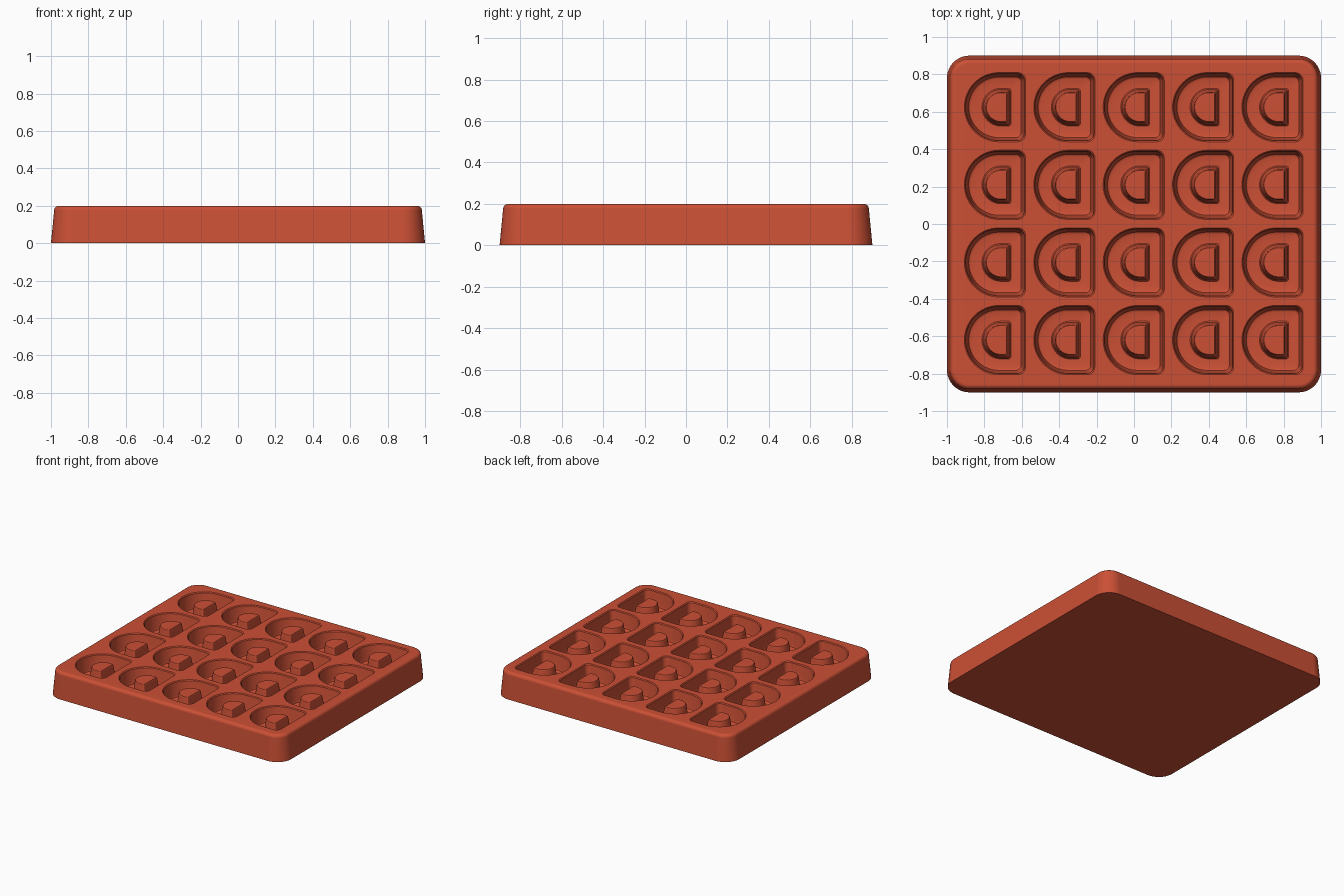
import bpy, bmesh, math

cube = bpy.data.objects.get("Cube")
if cube:
    bpy.data.objects.remove(cube, do_unlink=True)

HEIGHT = 0.2
COLS, ROWS = 5, 4
PITCH_X, PITCH_Y = 0.371, 0.415

# Material
mat = bpy.data.materials.new("terracotta_red")
mat.use_nodes = True
colour = (0.6, 0.08, 0.036, 1)
mat.diffuse_color = colour
mat.node_tree.nodes["Principled BSDF"].inputs["Base Color"].default_value = colour


def arc(cx, cy, r, start, end, steps):
    return [(cx + r * math.cos(math.radians(start + (end - start) * i / steps)),
             cy + r * math.sin(math.radians(start + (end - start) * i / steps)))
            for i in range(steps + 1)]


def rounded_rect(hx, hy, r):
    pts = []
    for k, (sx, sy) in enumerate([(1, 1), (-1, 1), (-1, -1), (1, -1)]):
        pts += arc(sx * (hx - r), sy * (hy - r), r, 90 * k, 90 * k + 90, 12)
    return pts


def d_shape(radius, flat, corner):
    # Half circle on the left, straight edge with rounded corners on the right
    return (arc(flat - corner, radius - corner, corner, 0, 90, 5)
            + arc(0, 0, radius, 90, 270, 28)
            + arc(flat - corner, corner - radius, corner, 270, 360, 5))


bm = bmesh.new()


def ring(points, z, ox=0, oy=0):
    return [bm.verts.new((x + ox, y + oy, z)) for x, y in points]


def loft(rings):
    for a, b in zip(rings, rings[1:]):
        for i in range(len(a)):
            j = (i + 1) % len(a)
            bm.faces.new((a[i], a[j], b[j], b[i]))


# Tapered body with a rounded top edge
FILLET = 0.025
sections = [(0, 0), (0.017, HEIGHT - FILLET)]
for k in range(1, 7):
    t = math.radians(15 * k)
    sections.append((0.017 + FILLET * (1 - math.cos(t)),
                     HEIGHT - FILLET + FILLET * math.sin(t)))
body = [ring(rounded_rect(1 - o, 0.9 - o, 0.12 - o), z) for o, z in sections]
loft(body)
bm.faces.new(body[0])
top_loops = [body[-1]]

# Pockets: wall down to the floor, then up the central post
FLOOR = 0.08
wall = [(0, HEIGHT), (0.006, HEIGHT - 0.006), (0.018, FLOOR + 0.02),
        (0.023, FLOOR + 0.008), (0.036, FLOOR)]
post = [(-0.006, FLOOR), (0.0, FLOOR + 0.006), (0.014, HEIGHT - 0.018),
        (0.018, HEIGHT - 0.012), (0.024, HEIGHT - 0.01)]
for c in range(COLS):
    for r in range(ROWS):
        ox = (c - (COLS - 1) / 2) * PITCH_X + 0.02
        oy = (r - (ROWS - 1) / 2) * PITCH_Y + 0.002
        rings = [ring(d_shape(0.185 - o, 0.142 - o, 0.04 - o / 2), z, ox, oy)
                 for o, z in wall]
        rings += [ring(d_shape(0.095 - o, 0.048 - o, 0.012 - o / 4), z, ox + 0.01, oy)
                  for o, z in post]
        loft(rings)
        bm.faces.new(rings[-1])
        top_loops.append(rings[0])

# Flat top around the pocket openings
edges = [bm.edges.get((lp[i - 1], lp[i])) for lp in top_loops for i in range(len(lp))]
bmesh.ops.triangle_fill(bm, use_beauty=True, edges=[e for e in edges if e])
bmesh.ops.remove_doubles(bm, verts=bm.verts, dist=0.00005)
bmesh.ops.recalc_face_normals(bm, faces=bm.faces)

mesh = bpy.data.meshes.new("mould_tray")
bm.to_mesh(mesh)
bm.free()
mesh.materials.append(mat)
tray = bpy.data.objects.new("mould_tray", mesh)
bpy.context.collection.objects.link(tray)

# Smooth shading with crisp edges and even flat areas
bpy.ops.object.select_all(action='DESELECT')
tray.select_set(True)
bpy.context.view_layer.objects.active = tray
bpy.ops.object.shade_smooth_by_angle(angle=math.radians(35))
normals = tray.modifiers.new("even_normals", 'WEIGHTED_NORMAL')
normals.keep_sharp = True
